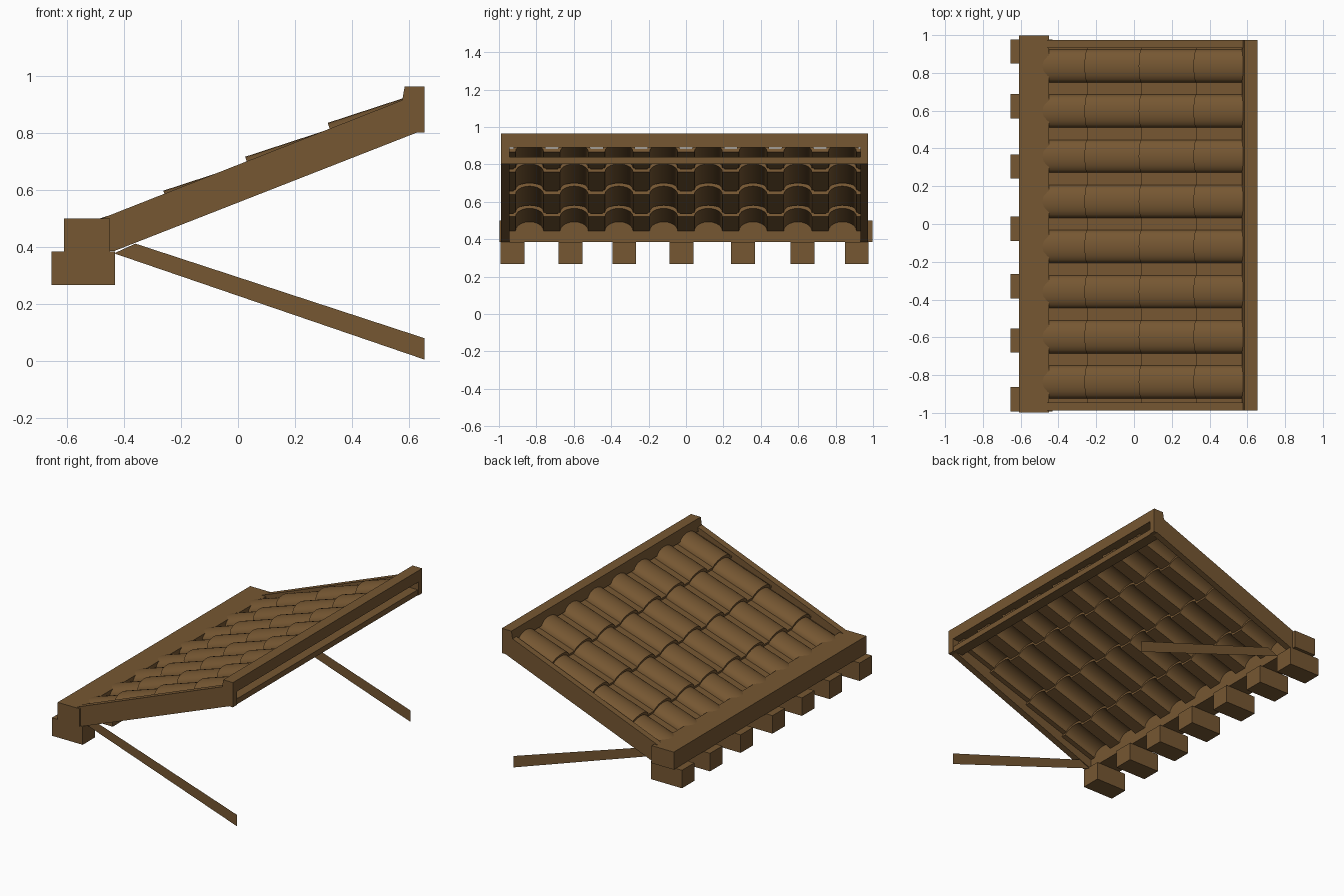
import bpy, bmesh, math

if "Cube" in bpy.data.objects:
    bpy.data.objects.remove(bpy.data.objects["Cube"])

wood = bpy.data.materials.new("brown wood")
wood.diffuse_color = (0.18, 0.095, 0.032, 1)
wood.use_nodes = True
wood.node_tree.nodes["Principled BSDF"].inputs["Base Color"].default_value = wood.diffuse_color


def finish(name, bm):
    if any(len(e.link_faces) > 1 for e in bm.edges):
        bmesh.ops.recalc_face_normals(bm, faces=bm.faces[:])
    me = bpy.data.meshes.new(name)
    bm.to_mesh(me)
    bm.free()
    me.materials.append(wood)
    ob = bpy.data.objects.new(name, me)
    bpy.context.collection.objects.link(ob)
    return ob


def slab(name, pts, y0, y1):
    """Extrude an x-z outline along y; a flat sheet when y0 == y1."""
    bm = bmesh.new()
    f = bm.faces.new([bm.verts.new((x, y0, z)) for x, z in pts])
    if y1 != y0:
        r = bmesh.ops.extrude_face_region(bm, geom=[f])
        vs = [g for g in r["geom"] if isinstance(g, bmesh.types.BMVert)]
        bmesh.ops.translate(bm, verts=vs, vec=(0, y1 - y0, 0))
    return finish(name, bm)


def rect(x0, x1, z0, z1):
    return [(x0, z0), (x1, z0), (x1, z1), (x0, z1)]


# eave beam and the rafter tails beneath it
slab("eave_beam", rect(-0.61, -0.45, 0.385, 0.5), -0.997, 0.998)
for i, y in enumerate((-0.928, -0.617, -0.33, -0.025, 0.305, 0.623, 0.913)):
    slab(f"rafter_tail_{i+1}", rect(-0.655, -0.432, 0.267, 0.385), y - 0.064, y + 0.064)

# sloping side boards with upright upper ends
board = [(-0.48, 0.5), (-0.48, 0.386), (-0.435, 0.386), (0.628, 0.802),
         (0.655, 0.802), (0.655, 0.964), (0.585, 0.964), (0.577, 0.916)]
slab("front_side_board", board, -0.988, -0.945)
slab("back_side_board", board, 0.932, 0.973)

# ridge cap and the lower batten under the tile ends
slab("ridge_cap", [(0.572, 0.89), (0.655, 0.89), (0.655, 0.964), (0.585, 0.964)], -0.987, 0.972)
slab("ridge_batten", [(0.58, 0.802), (0.65, 0.802), (0.65, 0.838), (0.58, 0.838)], -0.95, 0.94)

# thin diagonal braces
for name, y in (("front_brace", -0.945), ("back_brace", 0.85)):
    slab(name, [(-0.435, 0.378), (0.655, 0.005), (0.655, 0.08), (-0.36, 0.412)], y, y)

# tile courses: flat pans with eight barrel ridges, each lapping the one below
HALF, RISE, THICK, SEG = 0.087, 0.046, 0.018, 10


def wave(half, rise):
    prof = [(-0.947, 0)]
    for k in range(8):
        c = (k - 3.5) * 0.239
        for s in range(SEG + 1):
            a = math.pi * (1 - s / SEG)
            prof.append((c + half * math.cos(a), rise * math.sin(a)))
    return prof + [(0.934, 0)]


outer = wave(HALF, RISE)
inner = [(y, h - THICK) for y, h in wave(HALF - 0.012, RISE)]
ang = math.atan(0.327)
ca, sa = math.cos(ang), math.sin(ang)
courses = ((-0.55, 0.479, 0.33), (-0.262, 0.598, 0.33),
           (0.025, 0.717, 0.33), (0.315, 0.836, 0.295))
for i, (px, pz, length) in enumerate(courses):
    bm = bmesh.new()

    def ring(prof, d):
        return [bm.verts.new((px + d * ca - (h - RISE) * sa, y,
                              pz + d * sa + (h - RISE) * ca)) for y, h in prof]
    o0, o1 = ring(outer, 0), ring(outer, length)
    n0, n1 = ring(inner, 0), ring(inner, length)
    for a, b in ((o0, o1), (o1, n1), (n1, n0), (n0, o0)):
        for j in range(len(a) - 1):
            bm.faces.new((a[j], a[j + 1], b[j + 1], b[j]))
    for j in (0, -1):
        bm.faces.new((o0[j], o1[j], n1[j], n0[j]))
    ob = finish(f"tile_course_{i+1}", bm)
    bpy.ops.object.select_all(action='DESELECT')
    ob.select_set(True)
    bpy.context.view_layer.objects.active = ob
    bpy.ops.object.shade_smooth_by_angle(angle=math.radians(35))
